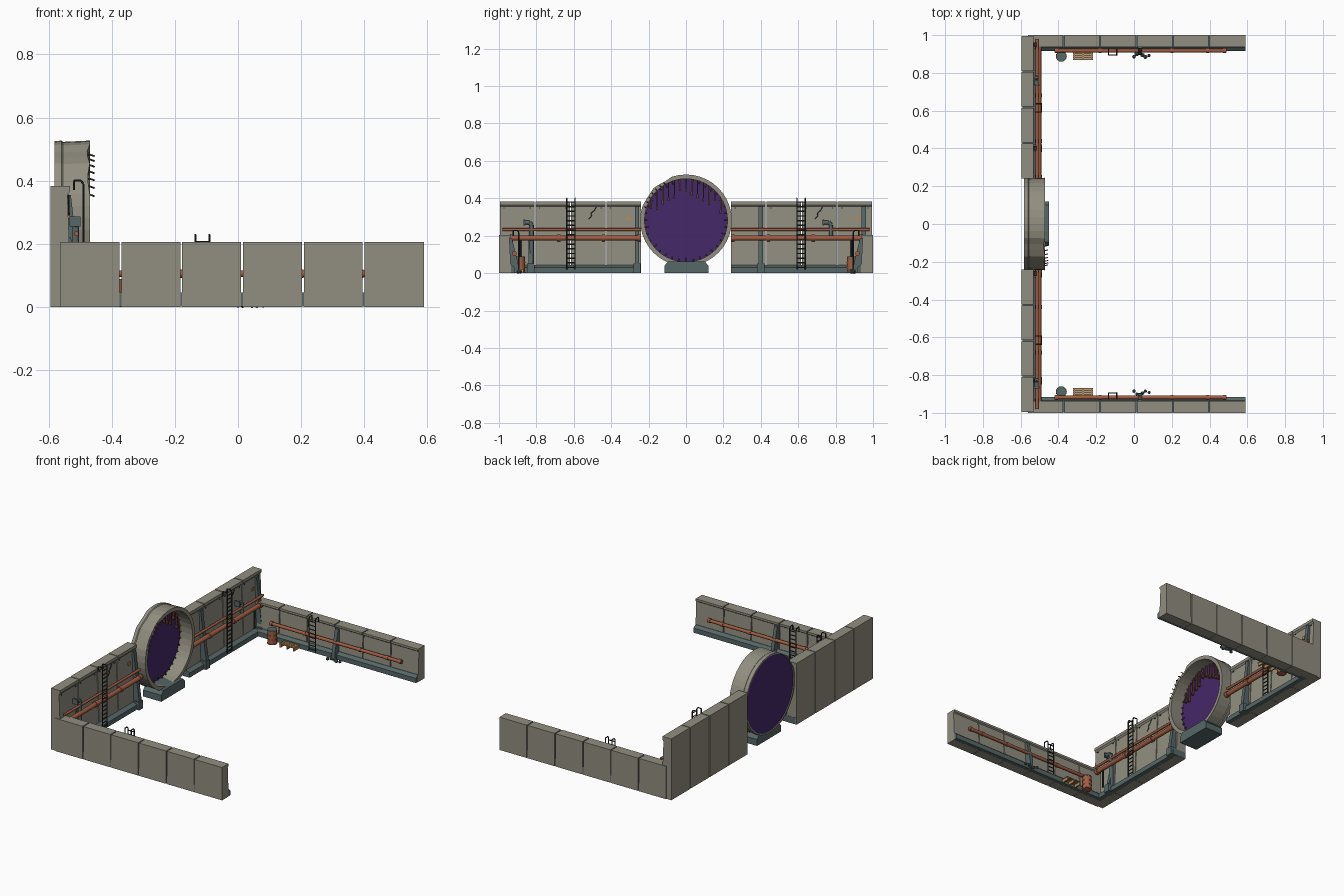
import bpy, bmesh, math, random
from mathutils import Vector

random.seed(4)
if "Cube" in bpy.data.objects:
    bpy.data.objects.remove(bpy.data.objects["Cube"])


def material(name, rgb):
    m = bpy.data.materials.new(name)
    m.use_nodes = True
    m.diffuse_color = (*rgb, 1)
    m.node_tree.nodes["Principled BSDF"].inputs["Base Color"].default_value = (*rgb, 1)
    return m


CONCRETE = material("concrete", (0.285, 0.27, 0.215))
TEAL = material("teal steel", (0.095, 0.135, 0.135))
RUST = material("rust pipe", (0.36, 0.11, 0.055))
PURPLE = material("purple membrane", (0.06, 0.021, 0.14))
DARK = material("dark metal", (0.025, 0.03, 0.03))
BROWN = material("rusty brown", (0.13, 0.05, 0.035))
WOOD = material("amber wood", (0.48, 0.26, 0.09))


def finish(name, bm, mat, smooth=False):
    bmesh.ops.recalc_face_normals(bm, faces=bm.faces)
    me = bpy.data.meshes.new(name)
    bm.to_mesh(me)
    bm.free()
    me.materials.append(mat)
    ob = bpy.data.objects.new(name, me)
    bpy.context.collection.objects.link(ob)
    if smooth:
        bpy.ops.object.select_all(action="DESELECT")
        ob.select_set(True)
        bpy.context.view_layer.objects.active = ob
        bpy.ops.object.shade_smooth_by_angle(angle=math.radians(40))
    return ob


def add_box(bm, lo, hi):
    lo, hi = Vector(lo), Vector(hi)
    for v in bmesh.ops.create_cube(bm, size=1)["verts"]:
        v.co = (lo + hi) / 2 + v.co * (hi - lo)


def box(name, a, b, mat):
    lo = [min(p, q) for p, q in zip(a, b)]
    hi = [max(p, q) for p, q in zip(a, b)]
    bm = bmesh.new()
    add_box(bm, lo, hi)
    return finish(name, bm, mat)


def prism(name, profile, place, a, b, mat):
    """Extrude a 2D profile; place(u, v, t) gives the 3D point."""
    bm = bmesh.new()
    rings = [[bm.verts.new(place(u, v, t)) for u, v in profile] for t in (a, b)]
    for r in rings:
        bm.faces.new(r)
    n = len(profile)
    for i in range(n):
        j = (i + 1) % n
        bm.faces.new((rings[0][i], rings[0][j], rings[1][j], rings[1][i]))
    return finish(name, bm, mat)


def rods(name, paths, r, mat, sides=10):
    """Round bars running along each path of points."""
    bm = bmesh.new()
    for path in paths:
        for p, q in zip(path, path[1:]):
            p, q = Vector(p), Vector(q)
            d = q - p
            new = bmesh.ops.create_cone(bm, cap_ends=True, segments=sides, radius1=r,
                                        radius2=r, depth=d.length)["verts"]
            rot = d.to_track_quat("Z", "Y")
            for v in new:
                v.co = rot @ v.co + (p + q) / 2
    return finish(name, bm, mat, sides > 6)


def ladder(name, at, top, over):
    """at(s, d, z): s along the wall, d distance from it."""
    rails = [[at(s, 0.03, 0.02), at(s, 0.03, top - 0.01), at(s, 0.022, top),
              at(s, over, top), at(s, over, top - 0.03)] for s in (-0.022, 0.022)]
    n = int(top / 0.025) - 1
    rungs = [[at(-0.022, 0.03, 0.03 + i * 0.025), at(0.022, 0.03, 0.03 + i * 0.025)]
             for i in range(n)]
    rods(name, rails + rungs, 0.0035, DARK, 6)


# Rear wall: two runs of four panels with open joints
GAP = 0.003
wall_profile = [(-0.595, 0), (-0.595, 0.383), (-0.533, 0.383), (-0.533, 0.365),
                (-0.541, 0.355), (-0.528, 0.03), (-0.528, 0)]
plinth_profile = [(-0.59, 0.001), (-0.502, 0.001), (-0.502, 0.03), (-0.526, 0.042), (-0.59, 0.042)]
along_y = lambda u, v, t: (u, t, v)
for side in (-1, 1):
    tag = "left" if side > 0 else "right"
    for i in range(4):
        a = 0.238 + i * 0.19
        prism(f"rear_panel_{tag}_{i}", wall_profile, along_y,
              side * (a + GAP), side * (a + 0.19 - GAP), CONCRETE)
    prism(f"rear_plinth_{tag}", plinth_profile, along_y, side * 0.24, side * 0.994, TEAL)
    # Pipes with couplings
    rods(f"main_pipe_{tag}", [[(-0.505, side * 0.24, 0.188), (-0.505, side * 0.945, 0.188)]],
         0.014, RUST, 12)
    rods(f"upper_pipe_{tag}", [[(-0.513, side * 0.24, 0.232), (-0.513, side * 0.98, 0.232)]],
         0.008, RUST)
    rods(f"couplings_{tag}", [[(-0.505, side * (y - 0.01), 0.188), (-0.505, side * (y + 0.01), 0.188)]
                              for y in (0.25, 0.44, 0.68, 0.935)], 0.018, RUST, 12)
    rods(f"drop_pipe_{tag}", [[(-0.505, side * 0.885, 0.2), (-0.505, side * 0.885, 0.06)]], 0.005, DARK)
    ladder(f"rear_ladder_{tag}",
           lambda s, d, z, k=side: (-0.52 + d, k * 0.615 + s, z), 0.4, 0.0)
    # Bolt holes in the upper corners of the panels
    bm = bmesh.new()
    for i in range(4):
        for off in (0.025, 0.165):
            y = side * (0.238 + i * 0.19 + off)
            add_box(bm, (-0.542, y - 0.003, 0.345), (-0.537, y + 0.003, 0.351))
    finish(f"panel_bolts_{tag}", bm, DARK)

# Tapered steel buttresses and bent vent pipes on the rear wall
buttress = [(-0.54, 0), (-0.49, 0), (-0.492, 0.06), (-0.512, 0.2), (-0.53, 0.355), (-0.54, 0.355)]
for i, y in enumerate((-0.262, -0.83, 0.4, 0.95)):
    scale = 0.62 if y == -0.83 else 1
    prism(f"rear_buttress_{i}", [(u, v * scale) for u, v in buttress], along_y,
          y - 0.012, y + 0.012, TEAL)
    box(f"buttress_foot_{i}", (-0.54, y - 0.02, 0), (-0.486, y + 0.02, 0.05), TEAL)
for y, low in ((0.775, 0.2), (-0.825, 0.03)):
    rods("vent_pipe", [[(-0.515, y - 0.04, 0.27), (-0.515, y - 0.012, 0.27),
                        (-0.515, y, 0.258), (-0.515, y, low)]], 0.011, TEAL)
    box("vent_flange", (-0.535, y - 0.045, 0.254), (-0.5, y - 0.036, 0.286), TEAL)

# Warning plates and cracks
for y in (-0.31, 0.91):
    box("warning_plate", (-0.541, y - 0.01, 0.28), (-0.532, y + 0.01, 0.3), WOOD)
for y in (-0.5, 0.71):
    path = [(-0.537, y + s, z) for s, z in
            ((-0.02, 0.29), (-0.005, 0.305), (-0.008, 0.32), (0.01, 0.335), (0.02, 0.355))]
    rods("wall_crack", [path], 0.002, DARK, 4)

# Low side walls, mirrored front to back
side_profile = [(1.0, 0), (1.0, 0.205), (0.936, 0.205), (0.936, 0.192), (0.944, 0.186),
                (0.936, 0.03), (0.936, 0)]
side_plinth = [(0.997, 0.001), (0.916, 0.001), (0.916, 0.03), (0.934, 0.045), (0.997, 0.045)]
for k in (-1, 1):
    tag = "rear_side" if k > 0 else "front_side"
    along_x = lambda u, v, t, k=k: (t, k * u, v)
    edges = [-0.565, -0.372, -0.18, 0.013, 0.206, 0.398, 0.593]
    for i, (a, b) in enumerate(zip(edges, edges[1:])):
        prism(f"{tag}_panel_{i}", side_profile, along_x, a + GAP, b - GAP, CONCRETE)
    prism(f"{tag}_plinth", side_plinth, along_x, -0.56, 0.589, TEAL)
    rods(f"{tag}_pipe", [[(-0.42, k * 0.918, 0.105), (0.49, k * 0.918, 0.105)]], 0.01, RUST, 12)
    rods(f"{tag}_couplings", [[(x - 0.008, k * 0.918, 0.105), (x + 0.008, k * 0.918, 0.105)]
                              for x in (-0.41, -0.18, 0.2, 0.39, 0.48)], 0.013, RUST, 12)
    prism(f"{tag}_buttress", [(0.945, 0), (0.895, 0), (0.897, 0.05), (0.93, 0.185), (0.945, 0.185)],
          along_x, 0.02, 0.042, TEAL)
    ladder(f"{tag}_ladder", lambda s, d, z, k=k: (-0.113 + s, k * (0.924 - d), z), 0.228, 0.0)
    # Barrel with hoops
    rods(f"{tag}_barrel", [[(-0.385, k * 0.888, 0), (-0.385, k * 0.888, 0.085)]], 0.027, RUST, 16)
    rods(f"{tag}_barrel_hoops", [[(-0.385, k * 0.888, z), (-0.385, k * 0.888, z + 0.004)]
                                 for z in (0.002, 0.028, 0.055)], 0.029, RUST, 16)
    rods(f"{tag}_barrel_lid", [[(-0.385, k * 0.888, 0.083), (-0.385, k * 0.888, 0.088)]],
         0.028, TEAL, 16)
    # Slatted pallet
    bm = bmesh.new()
    for i in range(5):
        y = k * 0.893 + (i - 2) * 0.0105
        add_box(bm, (-0.323, y - 0.004, 0.018), (-0.217, y + 0.004, 0.023))
    for x in (-0.32, -0.274, -0.228):
        add_box(bm, (x, k * 0.893 - 0.025, 0), (x + 0.008, k * 0.893 + 0.025, 0.018))
    finish(f"{tag}_pallet", bm, WOOD)
    # Rubble by the buttress
    bm = bmesh.new()
    for x, y in ((0.0, 0.885), (0.015, 0.9), (0.045, 0.895), (0.06, 0.885), (0.08, 0.892)):
        r = random.uniform(0.009, 0.014)
        for v in bmesh.ops.create_icosphere(bm, subdivisions=1, radius=r)["verts"]:
            v.co += Vector((x, k * y, r * 0.7))
    finish(f"{tag}_rubble", bm, TEAL)

# Round portal: stepped concrete ring with a chipped upper edge
CZ, SEG = 0.282, 40
bm = bmesh.new()
section = [(-0.582, 0.234), (-0.582, 0.243), (-0.56, 0.245), (-0.555, 0.241),
           (-0.47, 0.245), (-0.47, 0.222), (-0.565, 0.228)]
loops = []
for i in range(SEG):
    a = 2 * math.pi * i / SEG
    chip = random.uniform(0.004, 0.012) if 1.75 < a < 2.7 and i % 3 else 0
    loops.append([bm.verts.new((x - chip * (x > -0.5), math.cos(a) * (r - chip * (r > 0.24)),
                                CZ + math.sin(a) * (r - chip * (r > 0.24)))) for x, r in section])
for p, q in zip(loops, loops[1:] + loops[:1]):
    for i in range(len(section)):
        j = (i + 1) % len(section)
        bm.faces.new((p[i], p[j], q[j], q[i]))
finish("portal_ring", bm, CONCRETE)
rods("portal_membrane", [[(-0.578, 0, CZ), (-0.56, 0, CZ)]], 0.233, PURPLE, 40)
prism("portal_base", [(-0.115, 0), (0.12, 0), (0.12, 0.04), (0.1, 0.062), (-0.095, 0.062), (-0.115, 0.04)],
      lambda u, v, t: (t, u, v), -0.575, -0.45, TEAL)

# Hanging strips and short teeth inside the ring
bm = bmesh.new()
for i in range(13):
    y = (i - 6) * 0.031
    top = CZ + math.sqrt(0.224 ** 2 - y * y)
    length = random.uniform(0.04, 0.1)
    add_box(bm, (-0.562, y - 0.003, top - length), (-0.55, y + 0.003, top))
    add_box(bm, (-0.562, y - 0.006, top - length - 0.012), (-0.545, y + 0.004, top - length + 0.008))
finish("hanging_strips", bm, BROWN)
teeth = []
for i in range(36):
    a = 2 * math.pi * i / 36
    r = 0.224 - random.uniform(0.01, 0.025)
    teeth.append([(-0.553, math.cos(a) * q, CZ + math.sin(a) * q) for q in (0.227, r)])
rods("ring_teeth", teeth, 0.004, BROWN, 5)

# Exposed bars poking from the chipped edge
bars = []
for i in range(7):
    a = 2.1 + i * 0.12
    y, z = math.cos(a) * 0.232, CZ + math.sin(a) * 0.232
    bars.append([(-0.5, y, z), (-0.468, y, z), (-0.455, y + 0.004, z - 0.005)])
rods("exposed_bars", bars, 0.0028, BROWN, 6)
